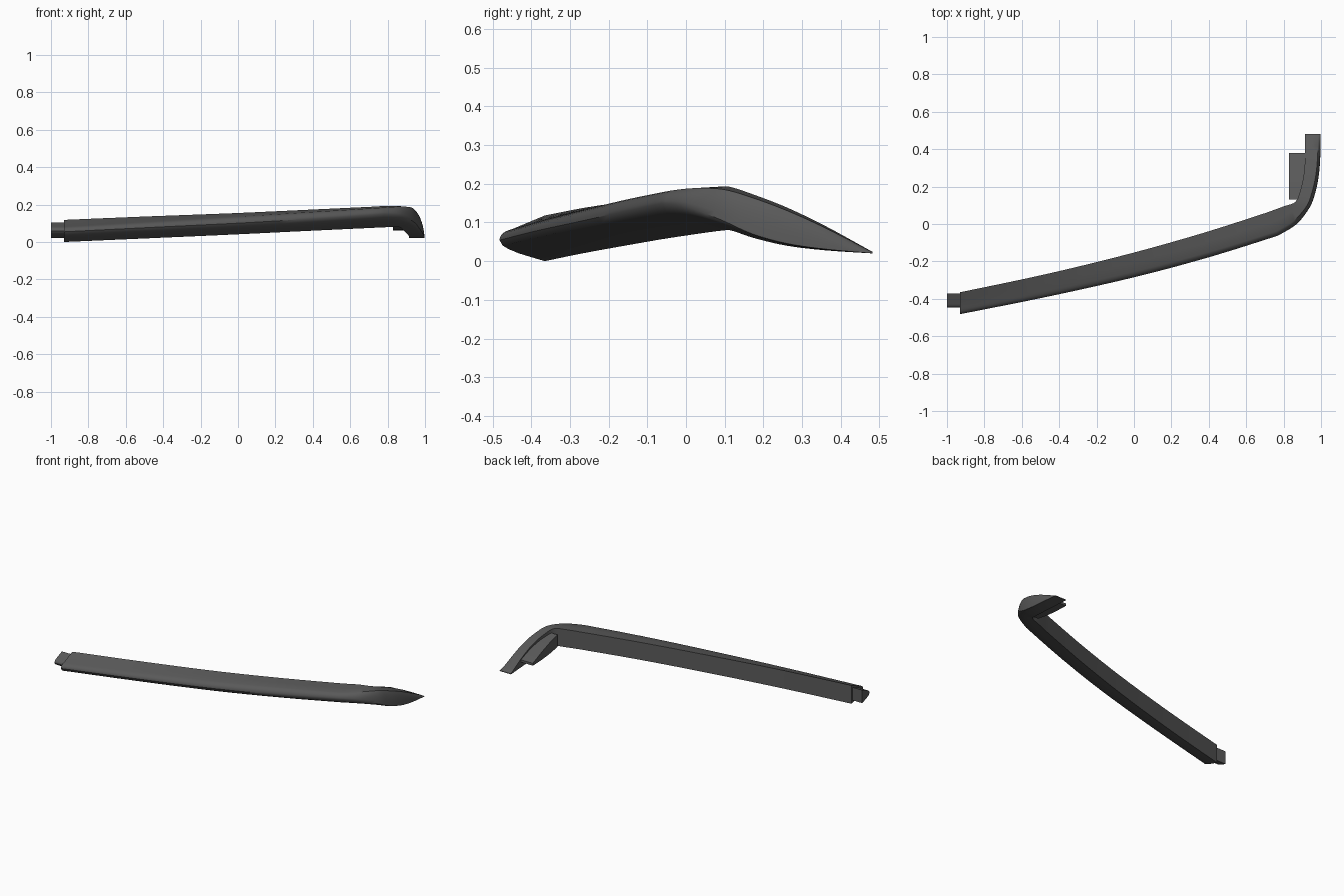
import bpy, bmesh
from mathutils import Vector

if "Cube" in bpy.data.objects:
    bpy.data.objects.remove(bpy.data.objects["Cube"])

mat = bpy.data.materials.new("dark grey plastic")
mat.diffuse_color = (0.1, 0.1, 0.1, 1)
mat.use_nodes = True
mat.node_tree.nodes["Principled BSDF"].inputs["Base Color"].default_value = mat.diffuse_color


def loft(name, rings):
    """Skin a list of equal closed sections and cap both ends."""
    bm = bmesh.new()
    vs = [[bm.verts.new(p) for p in r] for r in rings]
    n = len(vs[0])
    for a, b in zip(vs, vs[1:]):
        for i in range(n):
            j = (i + 1) % n
            bm.faces.new((a[i], a[j], b[j], b[i]))
    bm.faces.new(vs[0])
    bm.faces.new(vs[-1])
    bmesh.ops.recalc_face_normals(bm, faces=bm.faces)
    me = bpy.data.meshes.new(name)
    bm.to_mesh(me)
    bm.free()
    me.materials.append(mat)
    ob = bpy.data.objects.new(name, me)
    bpy.context.collection.objects.link(ob)
    bpy.ops.object.select_all(action='DESELECT')
    ob.select_set(True)
    bpy.context.view_layer.objects.active = ob
    bpy.ops.object.shade_smooth_by_angle(angle=0.6)
    return ob


def section(ox, oy, ix, iy, zb, zt, nose, su, sh):
    """Flat-backed section with a rounded nose; u runs back to front."""
    pts = [(0, 0), (0.3, 0.19 * nose), (0.57, 0.37 * nose),
           (0.8, 0.57 * nose), (0.93, 0.74 * nose)]
    cu, ch = 1.0, nose + 0.7 * (sh - nose)
    for k in range(7):
        t = k / 6
        pts.append(((1 - t) ** 2 + 2 * t * (1 - t) * cu + t * t * su,
                    (1 - t) ** 2 * nose + 2 * t * (1 - t) * ch + t * t * sh))
    pts += [(su * 0.5, (sh + 1) / 2), (0, 1)]
    return [(ix + (ox - ix) * u, iy + (oy - iy) * u, zb + (zt - zb) * h)
            for u, h in pts]


def spline(rows, steps):
    """Catmull-Rom interpolation of parameter rows."""
    out = []
    for i in range(len(rows) - 1):
        p = [rows[max(i - 1, 0)], rows[i], rows[i + 1],
             rows[min(i + 2, len(rows) - 1)]]
        for k in range(steps):
            t = k / steps
            out.append([0.5 * (2 * b + (c - a) * t
                        + (2 * a - 5 * b + 4 * c - d) * t * t
                        + (3 * b - a - 3 * c + d) * t ** 3)
                        for a, b, c, d in zip(*p)])
    return out + [list(rows[-1])]


# Stations: outer x y, inner x y, bottom z, top z, nose height, shoulder u h
bar = [
    (-0.93, -0.482, -0.93, -0.365, 0.0, 0.118, 0.46, 0.70, 0.71),
    (-0.45, -0.386, -0.47, -0.268, 0.02, 0.137, 0.50, 0.73, 0.77),
    (0.02, -0.28, -0.02, -0.158, 0.04, 0.154, 0.54, 0.77, 0.84),
    (0.42, -0.172, 0.37, -0.048, 0.059, 0.172, 0.59, 0.80, 0.90),
    (0.77, -0.062, 0.71, 0.061, 0.075, 0.188, 0.66, 0.82, 0.95),
]
wing = [
    (0.77, -0.062, 0.71, 0.061, 0.075, 0.188, 0.66, 0.82, 0.95),
    (0.87, 0.0, 0.80, 0.094, 0.079, 0.193, 0.55, 0.80, 0.96),
    (0.94, 0.09, 0.862, 0.118, 0.079, 0.191, 0.25, 0.78, 0.95),
    (0.97, 0.17, 0.888, 0.175, 0.060, 0.172, 0.10, 0.78, 0.93),
    (0.988, 0.26, 0.907, 0.26, 0.040, 0.139, 0.06, 0.80, 0.92),
    (0.996, 0.36, 0.915, 0.36, 0.028, 0.091, 0.05, 0.82, 0.92),
    (0.997, 0.482, 0.915, 0.482, 0.020, 0.024, 0.05, 0.85, 0.92),
]
rows = spline(bar, 4)[:-1] + spline(wing, 5)
loft("bumper_bar", [section(*r) for r in rows])

# Short plug at the inner end, a smaller copy of the bar section
loft("end_plug", [section(x, -0.447, x, -0.372, 0.02, 0.104, 0.46, 0.70, 0.74)
                  for x in (-1.0, -0.9)])

# Wedge-shaped mounting tab beside the wing
loft("mounting_tab", [[(0.83, y, zb), (0.925, y, zb), (0.925, y, zt), (0.83, y, zt)]
                      for y, zb, zt in ((0.13, 0.085, 0.165), (0.2, 0.072, 0.145),
                                        (0.29, 0.063, 0.113), (0.38, 0.06, 0.075))])
